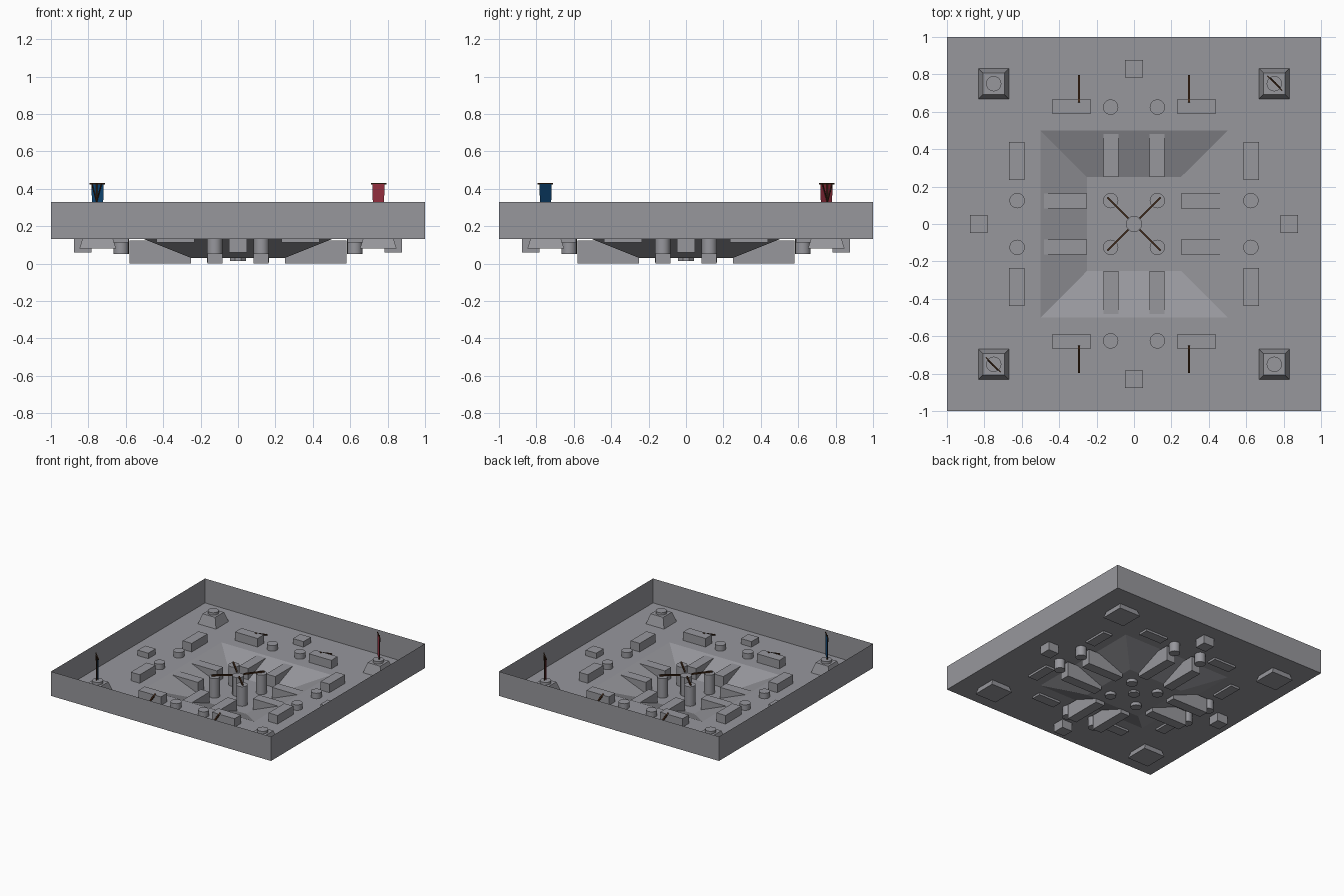
import bpy, bmesh, math
from mathutils import Vector, Matrix

if "Cube" in bpy.data.objects:
    bpy.data.objects.remove(bpy.data.objects["Cube"])


def material(name, r, g, b):
    m = bpy.data.materials.new(name)
    m.diffuse_color = (r, g, b, 1)
    m.use_nodes = True
    m.node_tree.nodes["Principled BSDF"].inputs["Base Color"].default_value = m.diffuse_color
    return m


GREY = material("stone grey", 0.31, 0.31, 0.335)
BROWN = material("dark wood", 0.05, 0.02, 0.008)
RED = material("banner red", 0.36, 0.035, 0.06)
BLUE = material("banner blue", 0.005, 0.07, 0.2)


def finish(name, bm, mat, smooth=False):
    me = bpy.data.meshes.new(name)
    bm.to_mesh(me)
    bm.free()
    me.materials.append(mat)
    ob = bpy.data.objects.new(name, me)
    bpy.context.collection.objects.link(ob)
    if smooth:
        bpy.context.view_layer.objects.active = ob
        ob.select_set(True)
        bpy.ops.object.shade_smooth_by_angle(angle=math.radians(40))
        ob.select_set(False)
    return ob


def box(name, x, y, hx, hy, z0, z1, mat=GREY):
    bm = bmesh.new()
    m = Matrix.Translation((x, y, (z0 + z1) / 2)) @ Matrix.Diagonal((2 * hx, 2 * hy, z1 - z0, 1))
    bmesh.ops.create_cube(bm, size=1, matrix=m)
    return finish(name, bm, mat)


def cone(name, x, y, r0, r1, z0, z1, sides, turn=0.0, smooth=False):
    bm = bmesh.new()
    m = Matrix.Translation((x, y, (z0 + z1) / 2)) @ Matrix.Rotation(turn, 4, 'Z')
    bmesh.ops.create_cone(bm, cap_ends=True, segments=sides, radius1=r0,
                          radius2=r1, depth=z1 - z0, matrix=m)
    return finish(name, bm, GREY, smooth)


def beam(name, a, b, w, mat=BROWN):
    a, b = Vector(a), Vector(b)
    d = b - a
    m = (Matrix.Translation((a + b) / 2) @ d.to_track_quat('Z', 'Y').to_matrix().to_4x4()
         @ Matrix.Diagonal((w, w, d.length, 1)))
    bm = bmesh.new()
    bmesh.ops.create_cube(bm, size=1, matrix=m)
    return finish(name, bm, mat)


# Arena sheet: walls, floor, pit slopes and pit bottom
bm = bmesh.new()
rings = [[bm.verts.new((sx * h, sy * h, z)) for sx, sy in ((-1, -1), (1, -1), (1, 1), (-1, 1))]
         for h, z in ((1, 0.33), (1, 0.13), (0.5, 0.13), (0.25, 0.03))]
for outer, inner in zip(rings, rings[1:]):
    for i in range(4):
        j = (i + 1) % 4
        bm.faces.new((outer[i], outer[j], inner[j], inner[i]))
bm.faces.new(rings[-1])
finish("arena_floor_and_walls", bm, GREY)

# Centre column
cone("centre_column", 0, 0, 0.045, 0.045, 0.015, 0.185, 8, math.pi / 8)

S = (-1, 1)
for a in S:
    # Crates at the middle of each side
    box("side_crate", 0, a * 0.83, 0.048, 0.048, 0.06, 0.175)
    box("side_crate", a * 0.83, 0, 0.048, 0.048, 0.06, 0.175)
    for b in S:
        # Ledges reaching into the pit
        box("pit_ledge", a * 0.123, b * 0.415, 0.041, 0.165, 0, 0.122)
        box("pit_ledge", a * 0.415, b * 0.123, 0.165, 0.041, 0, 0.122)
        # Long cover blocks
        box("cover_block", a * 0.335, b * 0.628, 0.102, 0.041, 0.113, 0.2)
        box("cover_block", a * 0.626, b * 0.337, 0.041, 0.102, 0.113, 0.2)
        # Posts on the floor and pillars in the pit
        cone("floor_post", a * 0.125, b * 0.625, 0.041, 0.041, 0.05, 0.175, 20, 0, True)
        cone("floor_post", a * 0.625, b * 0.125, 0.041, 0.041, 0.05, 0.175, 20, 0, True)
        cone("pit_pillar", a * 0.125, b * 0.125, 0.041, 0.041, 0.005, 0.19, 20, 0, True)
        # Planks: from blocks down to the floor, and from centre to pillars
        beam("leaning_plank", (a * 0.294, b * 0.65, 0.202), (a * 0.294, b * 0.793, 0.135), 0.011)
        beam("bridge_plank", (a * 0.03, b * 0.03, 0.192), (a * 0.142, b * 0.142, 0.2), 0.011)
        # Corner pedestals with a disc on top
        q = math.sqrt(2)
        cone("corner_pedestal", a * 0.75, b * 0.75, 0.098 * q, 0.057 * q, 0.08, 0.21, 4, math.pi / 4)
        cone("pedestal_disc", a * 0.75, b * 0.75, 0.041, 0.041, 0.2, 0.23, 20, 0, True)

# Banners on two opposite corners, facing the centre
for s, mat, colour in ((1, RED, "red"), (-1, BLUE, "blue")):
    def pt(along, out, z):
        c = 0.75 + out
        return (s * c + along, s * c - along, z)

    bm = bmesh.new()
    for out in (0.0, 0.002):
        bm.faces.new([bm.verts.new(pt(*p)) for p in (
            (-0.028, out, 0.25), (0.028, out, 0.25), (0.031, out, 0.425), (-0.031, out, 0.425))])
    finish(colour + "_banner_cloth", bm, mat)
    beam(colour + "_banner_bar", pt(-0.04, 0.003, 0.427), pt(0.04, 0.003, 0.427), 0.006)
    beam(colour + "_banner_pole", pt(0, 0.006, 0.225), pt(0, 0.006, 0.427), 0.007)
    for k in S:
        beam(colour + "_banner_brace", pt(0, 0.006, 0.33), pt(k * 0.025, 0.006, 0.424), 0.005)
